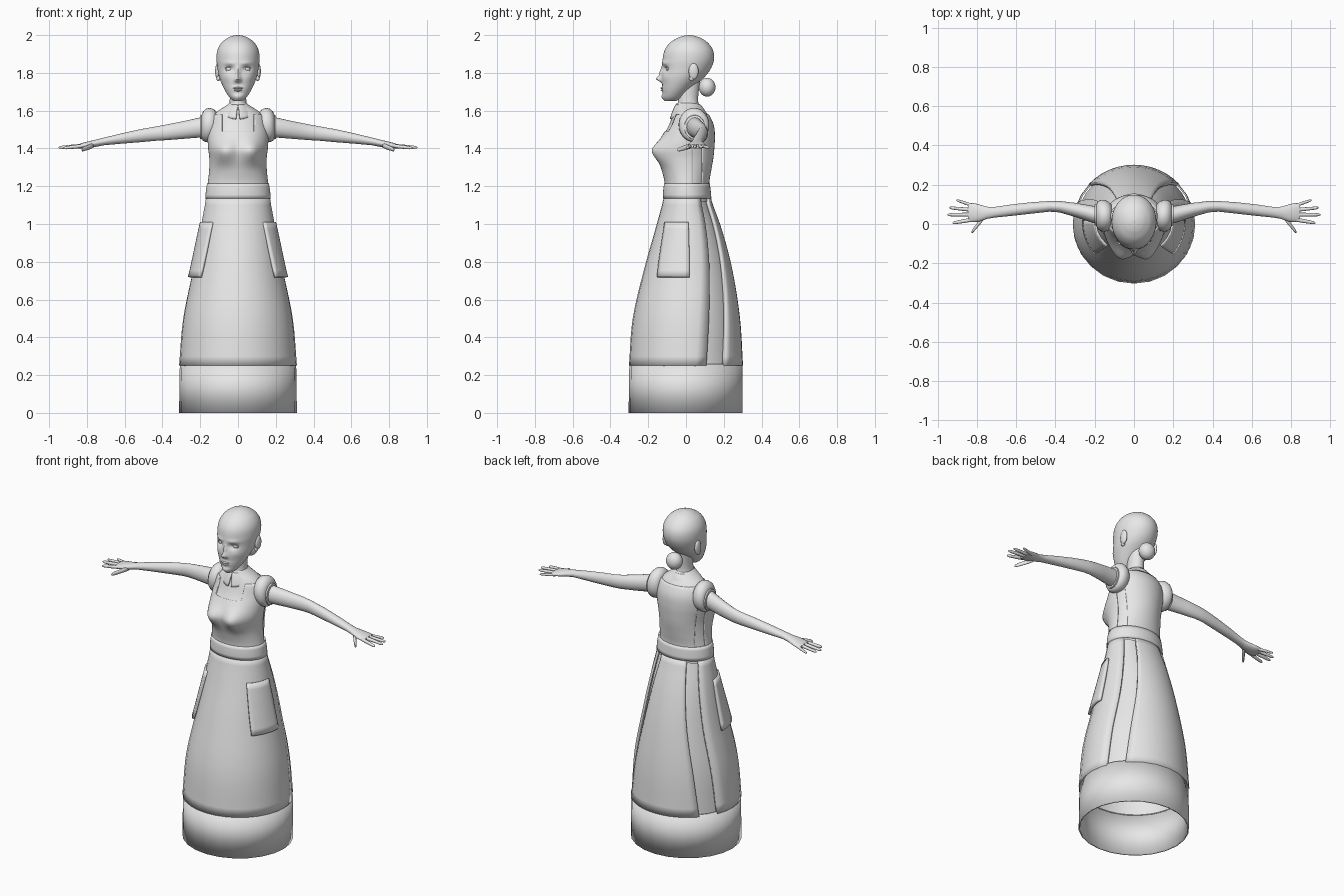
import bpy, bmesh
from math import sin, cos, pi, radians, exp
from mathutils import Matrix, Vector

if "Cube" in bpy.data.objects:
    bpy.data.objects.remove(bpy.data.objects["Cube"])

grey = bpy.data.materials.new("plain_grey")
grey.use_nodes = True
grey.diffuse_color = (0.8, 0.8, 0.8, 1)
grey.node_tree.nodes["Principled BSDF"].inputs["Base Color"].default_value = (0.8, 0.8, 0.8, 1)


def finish(name, bm, thick=0, mirror=False, angle=40):
    mesh = bpy.data.meshes.new(name)
    bm.to_mesh(mesh)
    bm.free()
    mesh.shade_smooth()
    mesh.set_sharp_from_angle(angle=radians(angle))
    mesh.materials.append(grey)
    ob = bpy.data.objects.new(name, mesh)
    bpy.context.scene.collection.objects.link(ob)
    if thick:
        mod = ob.modifiers.new("thickness", 'SOLIDIFY')
        mod.thickness, mod.offset = thick, -1
    if mirror:
        ob.modifiers.new("mirror", 'MIRROR')
    return ob


def section(table, z):
    """Smoothly interpolate (half width, front y, back y) at height z."""
    z = min(max(z, table[0][0]), table[-1][0])
    i = max(k for k in range(len(table) - 1) if table[k][0] <= z)
    p, q = table[i], table[i + 1]
    o, r = table[max(i - 1, 0)], table[min(i + 2, len(table) - 1)]
    h = q[0] - p[0]
    t = (z - p[0]) / h
    out = []
    for k in (1, 2, 3):
        m = (q[k] - o[k]) / (q[0] - o[0]) * h
        n = (r[k] - p[k]) / (r[0] - p[0]) * h
        out.append((2*t**3 - 3*t*t + 1) * p[k] + (t**3 - 2*t*t + t) * m
                   + (3*t*t - 2*t**3) * q[k] + (t**3 - t*t) * n)
    return out


def bridge(bm, rings, cap):
    for a, b in zip(rings, rings[1:]):
        for j in range(len(a) - 1):
            bm.faces.new((a[j], a[j + 1], b[j + 1], b[j]))
    bmesh.ops.remove_doubles(bm, verts=bm.verts, dist=1e-5)
    if cap:
        bmesh.ops.holes_fill(bm, edges=[e for e in bm.edges if e.is_boundary])
        bmesh.ops.recalc_face_normals(bm, faces=bm.faces)


def wall(table, z0, z1, nz, nt, start=(0, 0), end=(360, 360), off=0, bumps=(), cap=False):
    """Upright lofted wall; start/end angles run from bottom to top, -90 is the front."""
    bm = bmesh.new()
    rings = []
    for i in range(nz + 1):
        t = i / nz
        z = z0 + (z1 - z0) * (sin(t * pi / 2) if cap else t)
        w, f, b = section(table, z)
        a0, a1 = (s[0] + (s[1] - s[0]) * t for s in (start, end))
        ring = []
        for j in range(nt + 1):
            a = radians(a0 + (a1 - a0) * j / nt)
            x, y = (w + off) * cos(a), (f + b) / 2 + ((b - f) / 2 + off) * sin(a)
            if sin(a) < 0:
                for bx, bz, rx, rz, d in bumps:
                    y -= d * exp(-((abs(x) - bx) / rx)**2 - ((z - bz) / rz)**2) * min(1, -3 * sin(a))
            ring.append(bm.verts.new((x, y, z)))
        rings.append(ring)
    bridge(bm, rings, cap)
    return bm


def limb(name, rows, n=20):
    """Mirrored tube along x from rows of (x, y, z, y radius, z radius)."""
    bm = bmesh.new()
    rings = [[bm.verts.new((x, y + ry * cos(2*pi*j/n), z + rz * sin(2*pi*j/n)))
              for j in range(n + 1)] for x, y, z, ry, rz in rows]
    bridge(bm, rings, True)
    return finish(name, bm, mirror=True, angle=60)


def ball(name, pos, size, mirror=False):
    bm = bmesh.new()
    bmesh.ops.create_uvsphere(bm, u_segments=24, v_segments=16, radius=1,
                              matrix=Matrix.Translation(pos) @ Matrix.Diagonal((*size, 1)))
    return finish(name, bm, mirror=mirror)


# Skirt: inner layer, front apron, back panel and straight hem
SKIRT = [(.25, .312, -.302, .302), (.5, .29, -.282, .286), (.76, .238, -.222, .245),
         (.97, .2, -.163, .19), (1.14, .168, -.116, .128)]
finish("skirt_under", wall(SKIRT, .25, 1.15, 16, 32, off=-.018))
finish("apron_skirt", wall(SKIRT, .25, 1.15, 18, 20, (-201, -215), (21, 35)), thick=.015)
finish("skirt_back", wall(SKIRT, .25, 1.15, 18, 12, (42, 61), (138, 119)), thick=.015)
HEM = [(0, .312, -.304, .3), (.25, .308, -.3, .3)]
finish("skirt_hem", wall(HEM, 0, .26, 1, 24), thick=.008)

# Side pockets bulge away from the apron towards the bottom
pocket = wall(SKIRT, .72, 1.01, 8, 8, (-41, -47), (2, 0), off=.009)
for v in pocket.verts:
    v.co.x += .01 * (1.01 - v.co.z) / .29
finish("pocket", pocket, thick=.014, mirror=True)

# Bodice with chest
TORSO = [(1.12, .168, -.116, .128), (1.21, .156, -.108, .118), (1.28, .148, -.122, .128),
         (1.35, .147, -.142, .14), (1.4, .153, -.148, .145), (1.46, .156, -.124, .148),
         (1.52, .15, -.092, .143), (1.57, .135, -.072, .122), (1.6, .105, -.062, .1),
         (1.625, .065, -.056, .08), (1.64, .045, -.05, .065)]
CHEST = [(.075, 1.385, .055, .06, .042)]
finish("bodice", wall(TORSO, 1.12, 1.64, 40, 64, bumps=CHEST))

# Bib layer over the bodice, cut for the square neckline and the open sides
bib = wall(TORSO, 1.16, 1.58, 36, 64, off=.005, bumps=CHEST)
for co, no in (((.085, 0, 0), (1, 0, 0)), ((-.085, 0, 0), (1, 0, 0)), ((0, 0, 1.49), (0, 0, 1)),
               ((0, .035, 0), (0, 1, 0)), ((0, .085, 0), (0, 1, 0))):
    bmesh.ops.bisect_plane(bm := bib, geom=bib.verts[:] + bib.edges[:] + bib.faces[:],
                           plane_co=co, plane_no=no)
cut = []
for f in bib.faces:
    c = f.calc_center_median()
    neck = abs(c.x) < .085 and c.z > 1.49 and c.y < 0
    side = .035 < c.y < .085 and c.z < 1.5 and abs(c.x) > .1
    if neck or side:
        cut.append(f)
bmesh.ops.delete(bib, geom=cut, context='FACES')
finish("apron_bib", bib, thick=.008)
WAIST = [(1.13, .174, -.122, .135), (1.175, .17, -.121, .131), (1.22, .163, -.115, .125)]
finish("waistband", wall(WAIST, 1.135, 1.215, 4, 48), thick=.012)

# Folded collar, open and pointed at the front
COLLAR = [(1.592, .088, -.086, .104), (1.61, .076, -.074, .095), (1.632, .052, -.056, .076)]
collar = wall(COLLAR, 1.592, 1.632, 6, 48, (-83, -88), (263, 268))
for v in collar.verts:
    drop = (1.632 - v.co.z) / .04
    v.co.z -= .036 * drop * max(0, -v.co.y / .086)
finish("collar", collar, thick=.01)

# Neck
NECK = [(1.6, .055, -.052, .08), (1.65, .044, -.042, .064), (1.76, .046, -.04, .075)]
finish("neck", wall(NECK, 1.6, 1.76, 8, 32))

# Head with brows, sockets, nose, cheeks and chin
HEAD = [(1.652, .024, -.112, -.05), (1.668, .043, -.122, -.025), (1.7, .065, -.127, .01),
        (1.74, .085, -.13, .055), (1.78, .1, -.13, .1), (1.82, .108, -.126, .13),
        (1.87, .114, -.124, .148), (1.92, .109, -.113, .143), (1.96, .087, -.084, .115),
        (1.985, .055, -.045, .078), (1.996, .028, -.014, .046), (2, .005, .012, .022)]
FACE = [(0, 1.768, .013, .014, .024), (0, 1.8, .011, .03, .013), (.012, 1.762, .008, .008, .008),
        (.045, 1.822, .022, .015, -.015), (.045, 1.852, .03, .01, .005),
        (.06, 1.775, .025, .02, .004), (0, 1.738, .03, .01, -.005), (0, 1.672, .022, .014, .006),
        (0, 1.693, .03, .008, -.004)]
finish("head", wall(HEAD, 1.652, 2, 80, 96, bumps=FACE, cap=True))
ball("upper_lip", (0, -.124, 1.719), (.026, .011, .006), False)
ball("lower_lip", (0, -.122, 1.708), (.021, .012, .006), False)
ball("eye", (.046, -.086, 1.821), (.02, .02, .018), True)
ball("ear", (.108, .04, 1.808), (.013, .026, .043), True)
ball("ear_lobe", (.104, .03, 1.772), (.01, .014, .016), True)
ball("hair_bun", (0, .112, 1.724), (.048, .044, .05), False)

# Eyelid rims
lid = bpy.data.curves.new("eyelid", 'CURVE')
lid.dimensions, lid.bevel_depth, lid.bevel_resolution = '3D', .003, 2
spline = lid.splines.new('POLY')
spline.points.add(15)
spline.use_cyclic_u = True
for k, p in enumerate(spline.points):
    a = 2 * pi * k / 16
    p.co = (.046 + .022 * cos(a), -.103 + .009 * cos(a), 1.821 + .011 * sin(a), 1)
lid.materials.append(grey)
lid_ob = bpy.data.objects.new("eyelid", lid)
bpy.context.scene.collection.objects.link(lid_ob)
lid_ob.modifiers.new("mirror", 'MIRROR')

# Puffed cap sleeves with a narrow cuff
limb("sleeve", [(.115, .04, 1.525, .06, .07), (.13, .04, 1.525, .074, .084),
                (.15, .042, 1.525, .081, .09), (.17, .043, 1.522, .08, .088),
                (.185, .044, 1.518, .07, .078), (.192, .045, 1.515, .056, .065)], 28)
limb("cuff", [(.18, .045, 1.514, .056, .066), (.2, .046, 1.512, .054, .063),
              (.202, .046, 1.512, .044, .052)], 28)

# Arms and palms
limb("arm", [(.14, .045, 1.517, .045, .055), (.2, .047, 1.511, .044, .053),
             (.3, .072, 1.496, .036, .046), (.38, .088, 1.485, .029, .041),
             (.43, .09, 1.479, .027, .038), (.52, .082, 1.467, .029, .034),
             (.62, .071, 1.452, .029, .027), (.71, .06, 1.437, .027, .02),
             (.75, .057, 1.428, .031, .019), (.79, .056, 1.42, .044, .018),
             (.82, .058, 1.415, .049, .015), (.845, .06, 1.411, .044, .011)])

# Fingers: base and tip of each
for name, base, tip, r in (
        ("thumb", (.765, .035, 1.417), (.828, -.043, 1.392), .013),
        ("index_finger", (.825, .022, 1.413), (.925, .005, 1.402), .0095),
        ("middle_finger", (.83, .048, 1.414), (.95, .047, 1.405), .0095),
        ("ring_finger", (.83, .072, 1.413), (.942, .083, 1.406), .009),
        ("little_finger", (.82, .093, 1.411), (.905, .122, 1.404), .008)):
    a, b = Vector(base), Vector(tip)
    limb(name, [(*a.lerp(b, t), r * s, r * s) for t, s in
                ((0, 1), (.3, 1.05), (.6, .95), (.85, .85), (.96, .6), (1, .2))], 12)
